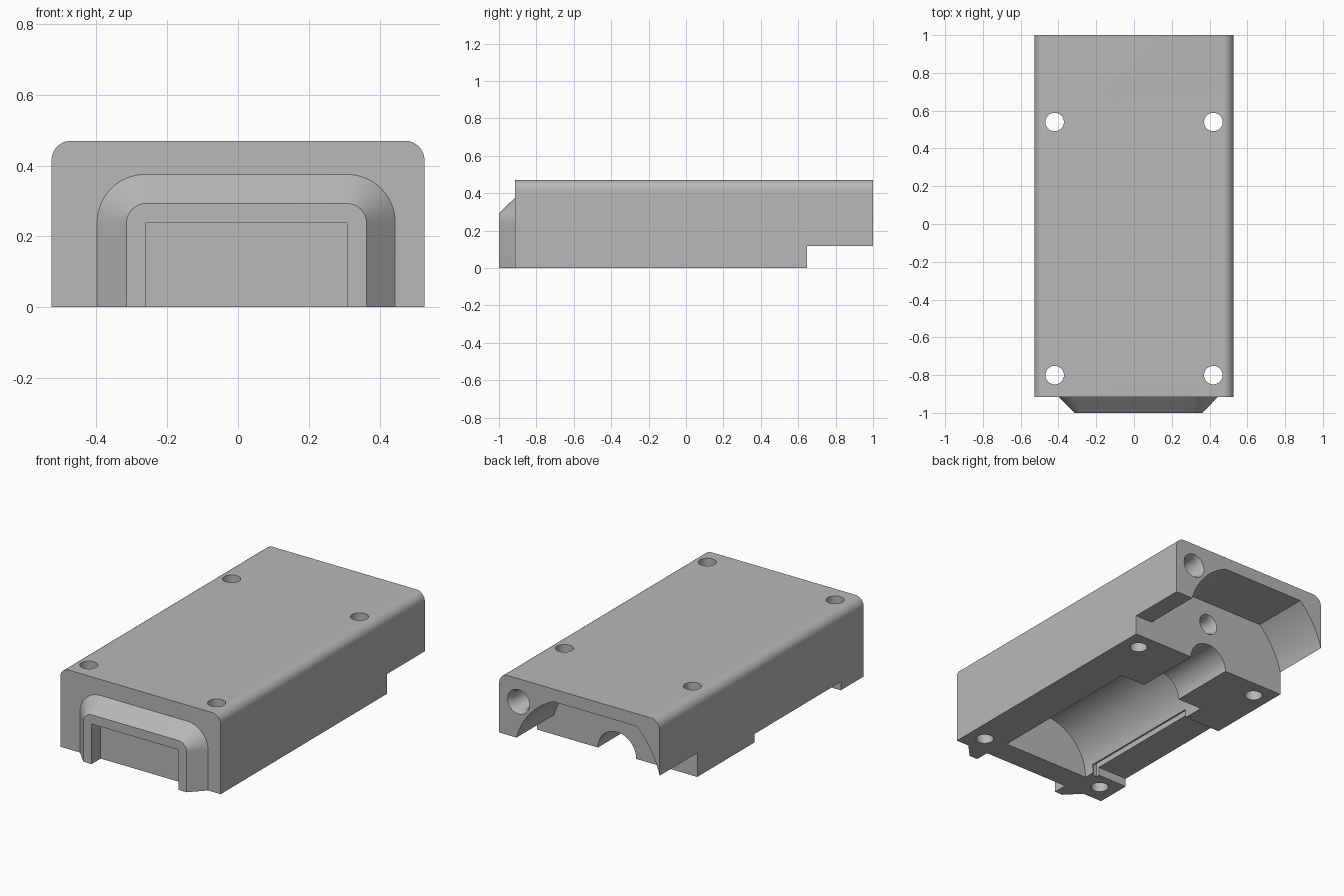
import bpy
import bmesh
from math import sin, cos, pi, asin

old = bpy.data.objects.get("Cube")
if old:
    bpy.data.objects.remove(old)

grey = bpy.data.materials.new("plain_grey")
grey.use_nodes = True
GREY = (0.48, 0.48, 0.48, 1)
grey.diffuse_color = GREY
grey.node_tree.nodes["Principled BSDF"].inputs["Base Color"].default_value = GREY


def loft(name, rings):
    """Closed solid through rings with equal point counts."""
    bm = bmesh.new()
    loops = [[bm.verts.new(p) for p in ring] for ring in rings]
    n = len(loops[0])
    for a, b in zip(loops, loops[1:]):
        for i in range(n):
            j = (i + 1) % n
            bm.faces.new((a[i], a[j], b[j], b[i]))
    bm.faces.new(loops[0])
    bm.faces.new(loops[-1])
    bmesh.ops.recalc_face_normals(bm, faces=bm.faces)
    mesh = bpy.data.meshes.new(name)
    bm.to_mesh(mesh)
    bm.free()
    mesh.materials.append(grey)
    obj = bpy.data.objects.new(name, mesh)
    bpy.context.collection.objects.link(obj)
    return obj


def arc(cx, cz, r, start, end, steps):
    angles = [start + (end - start) * i / steps for i in range(steps + 1)]
    return [(cx + r * cos(a), cz + r * sin(a)) for a in angles]


def along_y(name, profile, *ys):
    return loft(name, [[(x, y, z) for x, z in profile] for y in ys])


def box(name, x0, x1, y0, y1, z0, z1):
    return along_y(name, [(x0, z0), (x1, z0), (x1, z1), (x0, z1)], y0, y1)


def arch(x0, x1, top, r, steps=12):
    """Upright outline with two rounded top corners."""
    return ([(x0, 0), (x1, 0)]
            + arc(x1 - r, top - r, r, 0, pi / 2, steps)
            + arc(x0 + r, top - r, r, pi / 2, pi, steps))


def bore(name, x, z, sections):
    """Round hole along y, given (y, radius) sections."""
    return loft(name, [[(px, y, pz) for px, pz in arc(x, z, r, 0, 2 * pi, 40)[:-1]]
                       for y, r in sections])


def combine(target, tool, operation):
    mod = target.modifiers.new(tool.name, "BOOLEAN")
    mod.operation = operation
    mod.solver = "EXACT"
    mod.object = tool
    bpy.context.view_layer.objects.active = target
    bpy.ops.object.modifier_apply(modifier=mod.name)
    bpy.data.objects.remove(tool)


# Main block with rounded top edges
FRONT, BACK, STEP = -0.915, 1.0, 0.647
housing = along_y("housing", arch(-0.527, 0.527, 0.47, 0.055), FRONT, BACK)

# Tapered collar on the front
wide = arch(-0.398, 0.444, 0.375, 0.135)
narrow = arch(-0.315, 0.363, 0.293, 0.055)
collar = loft("collar", [[(x, y, z) for x, z in prof] for y, prof in
                         ((-0.88, wide), (FRONT, wide), (-1.0, narrow))])
combine(housing, collar, "UNION")

# Rear channel: tight arc on one side, wide arc on the other, flat ceiling
CEIL, TIGHT, WIDE = 0.395, 0.43, 0.546
channel = (arc(0, 0, TIGHT, -0.3, asin(CEIL / TIGHT), 24)
           + arc(0, 0, WIDE, pi - asin(CEIL / WIDE), pi + 0.3, 24))

cutters = [
    box("collar_recess", -0.262, 0.308, -1.2, FRONT + 0.001, -0.1, 0.238),
    box("rear_step", -1, 1, STEP, 1.2, -0.1, 0.117),
    along_y("rear_channel", channel, STEP, 1.2),
    bore("drum_pocket", 0, 0, [(-0.765, 0.288), (0.238, 0.288)]),
    bore("shaft_passage", 0, 0, [(0.1, 0.126), (0.8, 0.126)]),
    box("side_notch", -1, -0.27, -0.7, 0.108, -0.1, 0.05),
    box("side_groove", -0.33, -0.295, -0.72, 0.125, -0.1, 0.085),
    # countersunk holes in the back face and inner wall
    bore("back_hole", 0.4, 0.333, [(0.5, 0.056), (0.97, 0.056), (BACK, 0.072), (1.1, 0.072)]),
    bore("wall_hole", 0, 0.257, [(0.15, 0.047), (0.62, 0.047), (STEP, 0.062), (0.7, 0.062)]),
]

# Four vertical screw holes
for x in (-0.42, 0.42):
    for y in (-0.8, 0.54):
        ring = arc(x, y, 0.049, 0, 2 * pi, 32)[:-1]
        cutters.append(loft("screw_hole", [[(px, py, z) for px, py in ring]
                                           for z in (-0.1, 0.6)]))

for cutter in cutters:
    combine(housing, cutter, "DIFFERENCE")

bpy.ops.object.select_all(action="DESELECT")
housing.select_set(True)
bpy.context.view_layer.objects.active = housing
bpy.ops.object.shade_smooth_by_angle(angle=pi / 6)
